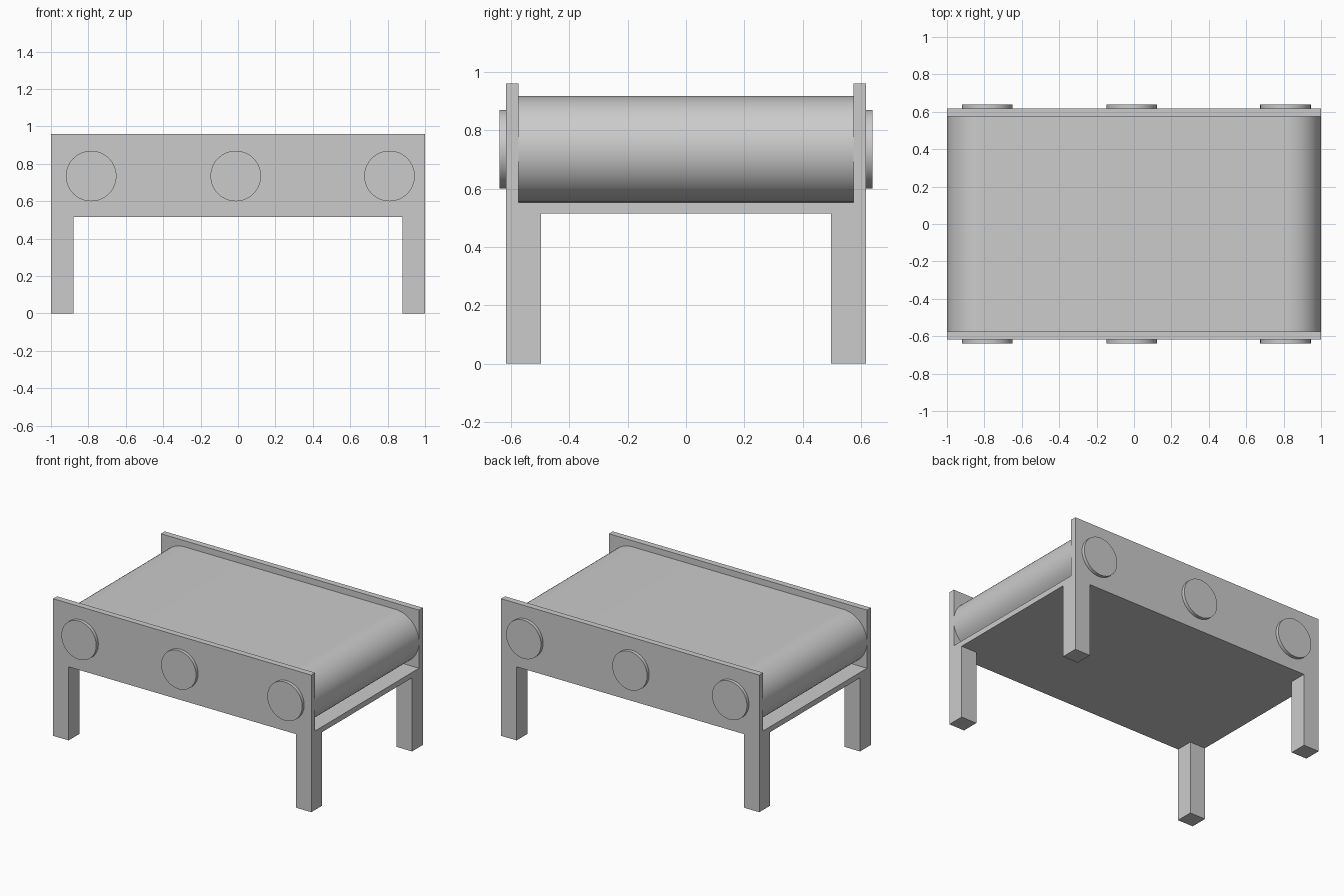
import bpy, bmesh, math

if "Cube" in bpy.data.objects:
    bpy.data.objects.remove(bpy.data.objects["Cube"])

W, RAIL_IN, RAIL_OUT, HUB_OUT = 1.0, 0.574, 0.617, 0.64
LEG_H, TOP, LEG = 0.515, 0.96, 0.12
BELT_Z, BELT_R = 0.735, 0.182


def finish(name, bm, smooth=False):
    bmesh.ops.recalc_face_normals(bm, faces=bm.faces)
    mesh = bpy.data.meshes.new(name)
    bm.to_mesh(mesh)
    bm.free()
    ob = bpy.data.objects.new(name, mesh)
    bpy.context.collection.objects.link(ob)
    if smooth:
        bpy.ops.object.select_all(action='DESELECT')
        ob.select_set(True)
        bpy.context.view_layer.objects.active = ob
        bpy.ops.object.shade_smooth_by_angle(angle=math.radians(30))
    return ob


def box(name, lo, hi):
    bm = bmesh.new()
    bmesh.ops.create_cube(bm, size=1)
    for v in bm.verts:
        v.co = [l + (c + 0.5) * (h - l) for c, l, h in zip(v.co, lo, hi)]
    return finish(name, bm)


def extrude_y(name, profile, y0, y1):
    """Closed xz profile extruded along y."""
    bm = bmesh.new()
    face = bm.faces.new([bm.verts.new((x, y0, z)) for x, z in profile])
    new = bmesh.ops.extrude_face_region(bm, geom=[face])['geom']
    verts = [g for g in new if isinstance(g, bmesh.types.BMVert)]
    bmesh.ops.translate(bm, verts=verts, vec=(0, y1 - y0, 0))
    if len(bm.faces) == len(profile) + 1:  # keep the starting cap
        bmesh.ops.holes_fill(bm, edges=bm.edges)
    return finish(name, bm, smooth=True)


def arc(cx, cz, r, a0, a1, n):
    return [(cx + r * math.cos(math.radians(a0 + (a1 - a0) * i / n)),
             cz + r * math.sin(math.radians(a0 + (a1 - a0) * i / n)))
            for i in range(n + 1)]


# Bed plate under the belt
box("bed_plate", (-W, -RAIL_IN, LEG_H), (W, RAIL_IN, BELT_Z - BELT_R))

# Belt with rounded ends
cx = W - BELT_R
extrude_y("belt", arc(cx, BELT_Z, BELT_R, -90, 90, 32)
          + arc(-cx, BELT_Z, BELT_R, 90, 270, 32), -RAIL_IN, RAIL_IN)

for s, side in ((-1, "front"), (1, "back")):
    # Side rail
    y0, y1 = sorted((s * RAIL_IN, s * RAIL_OUT))
    box(side + "_rail", (-W, y0, LEG_H), (W, y1, TOP))

    # Roller hubs on the outside of the rail
    for x, pos in ((-0.785, "left"), (-0.012, "middle"), (0.81, "right")):
        extrude_y(f"{side}_{pos}_hub", arc(x, BELT_Z, 0.135, 0, 360, 64)[:-1],
                  s * RAIL_IN, s * HUB_OUT)

    # Corner legs
    y0, y1 = sorted((s * (RAIL_OUT - LEG), s * RAIL_OUT))
    for x, pos in ((-W, "left"), (W - LEG, "right")):
        box(f"{side}_{pos}_leg", (x, y0, 0), (x + LEG, y1, LEG_H))
